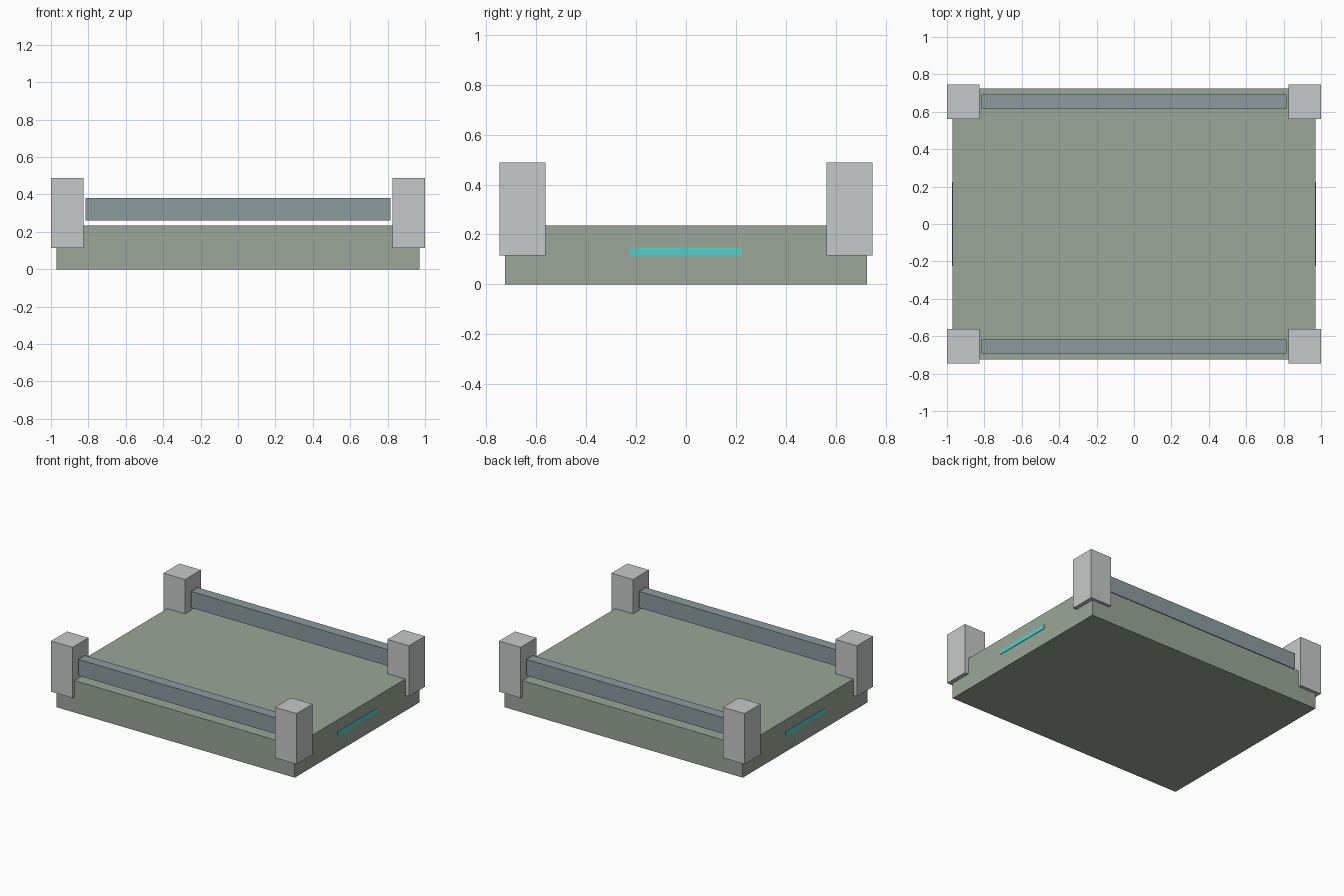
import bpy

cube = bpy.data.objects.get("Cube")
if cube:
    bpy.data.objects.remove(cube, do_unlink=True)


def make_material(name, rgb):
    mat = bpy.data.materials.new(name)
    mat.use_nodes = True
    color = (*rgb, 1.0)
    mat.diffuse_color = color
    mat.node_tree.nodes["Principled BSDF"].inputs["Base Color"].default_value = color
    return mat


def box(name, low, high, mat):
    """Add a box spanning two opposite corners."""
    center = [(a + b) / 2 for a, b in zip(low, high)]
    bpy.ops.mesh.primitive_cube_add(size=1, location=center)
    obj = bpy.context.object
    obj.name = name
    obj.scale = [b - a for a, b in zip(low, high)]
    bpy.ops.object.transform_apply(location=False, rotation=False, scale=True)
    obj.data.materials.append(mat)
    return obj


sage = make_material("sage green", (0.323, 0.381, 0.309))
light_grey = make_material("light grey", (0.558, 0.584, 0.578))
slate = make_material("slate blue grey", (0.266, 0.328, 0.347))
cyan = make_material("cyan", (0.091, 0.61, 0.578))

# Slab
box("base", (-0.97, -0.725, 0), (0.97, 0.725, 0.235), sage)

# Rails along the front and back edges
for end, sy in (("front", -1), ("back", 1)):
    y = sy * 0.655
    box(end + "_rail", (-0.815, y - 0.038, 0.262), (0.815, y + 0.038, 0.382), slate)

    # Corner posts overhanging the slab
    for side, sx in (("right", -1), ("left", 1)):
        x, py = sx * 0.9125, sy * 0.654
        box(f"{end}_{side}_post", (x - 0.0875, py - 0.0925, 0.115),
            (x + 0.0875, py + 0.0925, 0.488), light_grey)

# Thin light strips on the side faces
for side, sx in (("right", -1), ("left", 1)):
    x = sx * 0.97
    box(side + "_light_strip", (x - 0.004, -0.225, 0.116),
        (x + 0.004, 0.225, 0.15), cyan)
